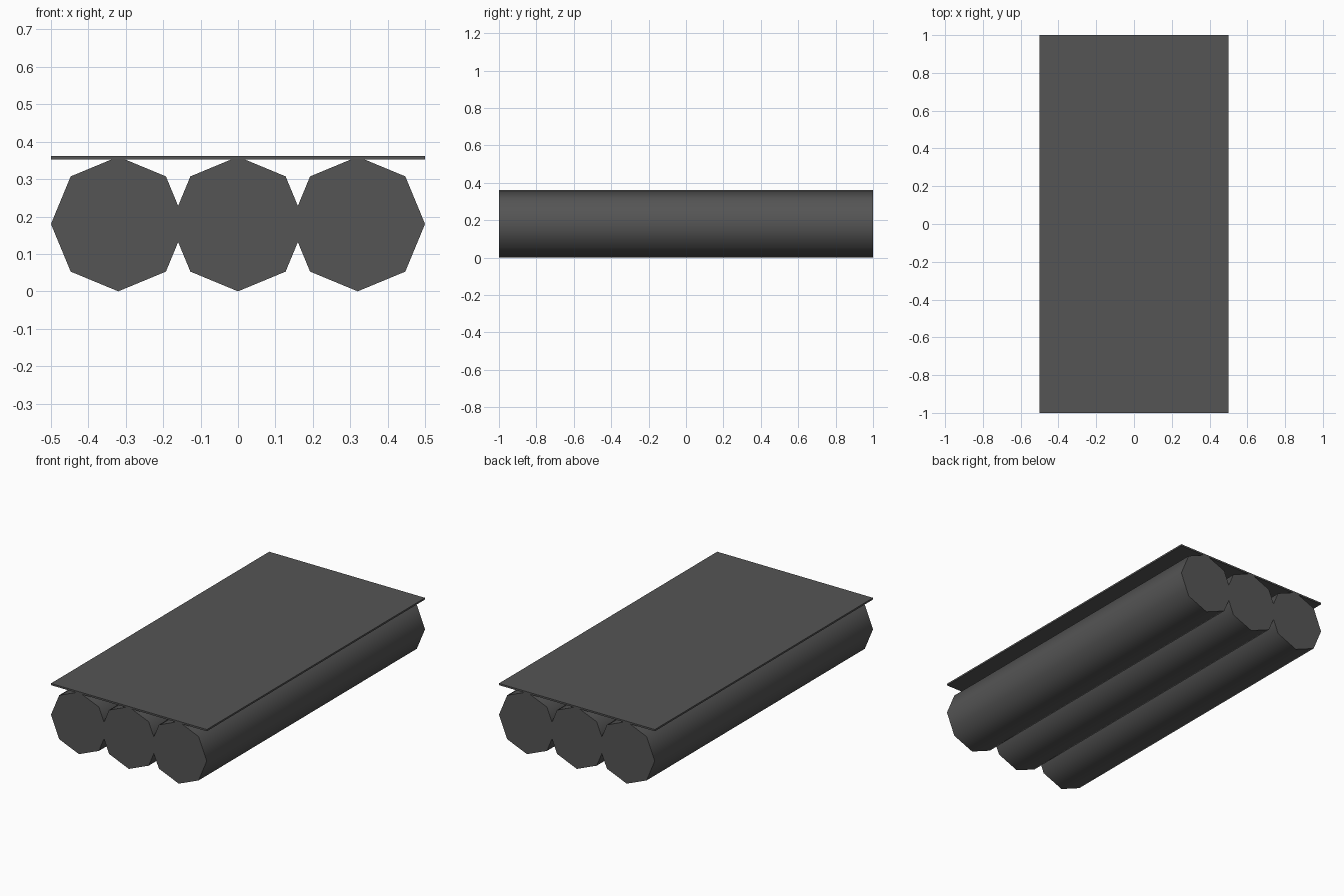
import bpy
from math import radians

cube = bpy.data.objects.get("Cube")
if cube:
    bpy.data.objects.remove(cube, do_unlink=True)

LENGTH = 2.0
RADIUS = 0.18
SPACING = 0.32
PLATE = 0.01

grey = bpy.data.materials.new("dark_grey")
grey.use_nodes = True
colour = (0.09, 0.09, 0.09, 1)
grey.diffuse_color = colour
grey.node_tree.nodes["Principled BSDF"].inputs["Base Color"].default_value = colour

# Three eight-sided rollers lying along the length, corners up and down
for name, side in (("right_roller", -1), ("middle_roller", 0), ("left_roller", 1)):
    bpy.ops.mesh.primitive_cylinder_add(
        vertices=8, radius=RADIUS, depth=LENGTH,
        location=(side * SPACING, 0, RADIUS), rotation=(radians(90), 0, 0))
    roller = bpy.context.object
    roller.name = name
    roller.data.materials.append(grey)
    bpy.ops.object.shade_smooth_by_angle(angle=radians(50))

# Thin flat plate resting on the rollers
bpy.ops.mesh.primitive_cube_add(size=1, location=(0, 0, 2 * RADIUS - PLATE / 2 + 0.002))
plate = bpy.context.object
plate.name = "top_plate"
plate.scale = (2 * (SPACING + RADIUS), LENGTH, PLATE)
bpy.ops.object.transform_apply(location=False, rotation=False, scale=True)
plate.data.materials.append(grey)
